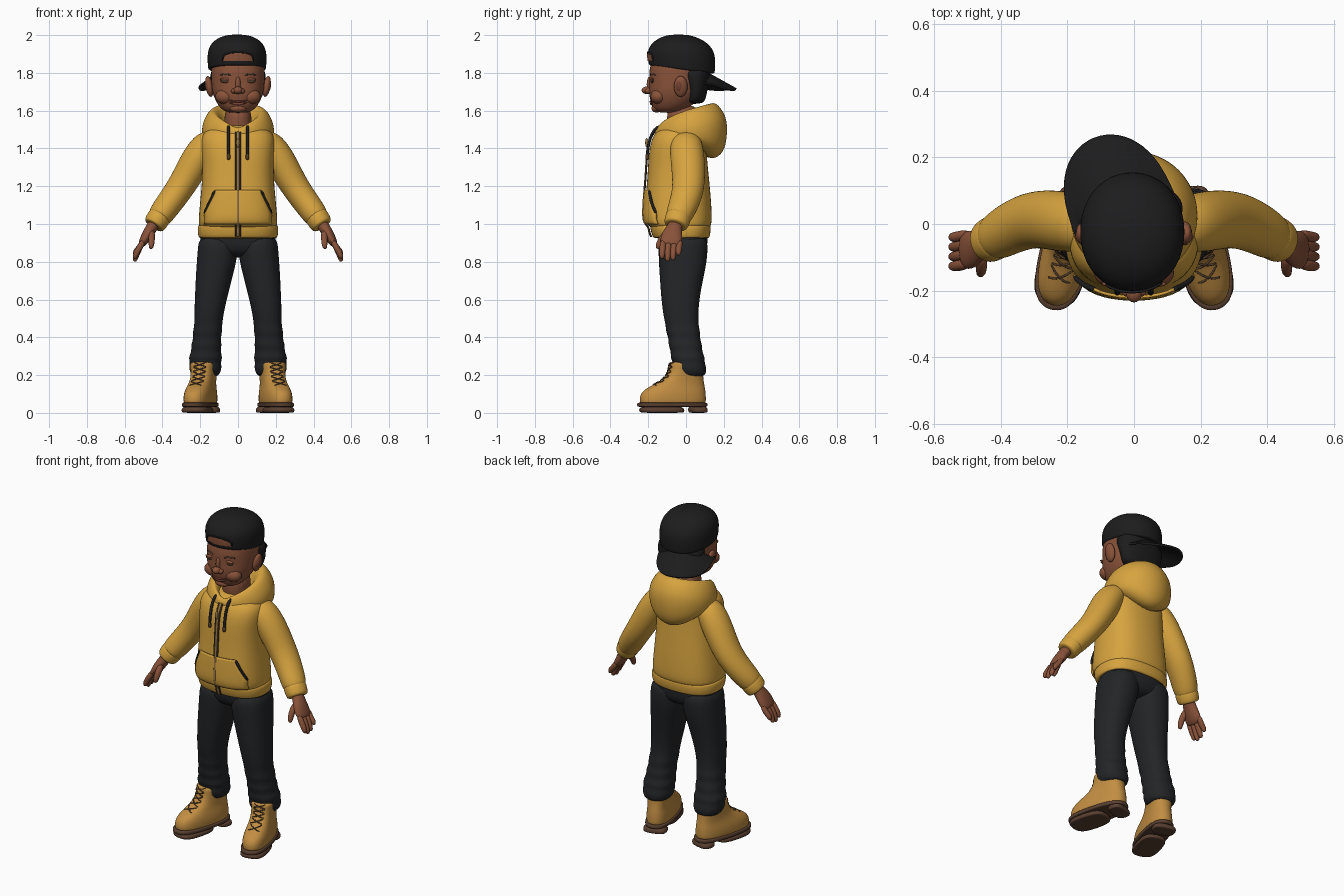
import bpy, bmesh
from math import sin, cos, pi, copysign, radians
from mathutils import Vector, Matrix
from mathutils.bvhtree import BVHTree

cube = bpy.data.objects.get("Cube")
if cube:
    bpy.data.objects.remove(cube)


def material(name, r, g, b):
    m = bpy.data.materials.new(name)
    m.use_nodes = True
    m.diffuse_color = (r, g, b, 1)
    bsdf = next(n for n in m.node_tree.nodes if n.type == 'BSDF_PRINCIPLED')
    bsdf.inputs["Base Color"].default_value = (r, g, b, 1)
    bsdf.inputs["Roughness"].default_value = 0.8
    return m


YELLOW = material("mustard_cloth", .68, .37, .05)
BLACK = material("black_cloth", .012, .012, .013)
PANTS = material("charcoal_denim", .017, .018, .02)
SKIN = material("brown_skin", .25, .085, .042)
LIP = material("lip_brown", .19, .055, .035)
EYE = material("eye_brown", .09, .05, .025)
TAN = material("tan_leather", .54, .27, .055)
SOLE = material("dark_rubber", .1, .05, .03)
BRASS = material("aged_brass", .3, .18, .06)


def mirror(ob):
    ob.modifiers.new("mirror", 'MIRROR').use_clip = False


def finish(name, bm, mat, sub=2, both=False):
    bmesh.ops.recalc_face_normals(bm, faces=bm.faces)
    me = bpy.data.meshes.new(name)
    bm.to_mesh(me)
    bm.free()
    me.materials.append(mat)
    me.shade_smooth()
    ob = bpy.data.objects.new(name, me)
    bpy.context.collection.objects.link(ob)
    if sub:
        s = ob.modifiers.new("smooth", 'SUBSURF')
        s.levels = s.render_levels = sub
    if both:
        mirror(ob)
    return ob


def skin_rings(name, rings, mat, sub=2, both=False):
    """Bridge a list of closed rings and cap the ends."""
    bm = bmesh.new()
    vs = [[bm.verts.new(p) for p in r] for r in rings]
    n = len(vs[0])
    for a, b in zip(vs, vs[1:]):
        for i in range(n):
            j = (i + 1) % n
            bm.faces.new((a[i], a[j], b[j], b[i]))
    bm.faces.new(vs[0])
    bm.faces.new(vs[-1])
    return finish(name, bm, mat, sub, both)


def stack(name, rows, mat, power=2.2, both=False, bend=None):
    """Horizontal sections: z, x min, x max, y front, y back."""
    rings = []
    for z, x0, x1, y0, y1 in rows:
        ring = []
        for i in range(16):
            a = 2 * pi * i / 16
            c, s = (copysign(abs(f(a)) ** (2 / power), f(a)) for f in (cos, sin))
            p = Vector(((x0 + x1) / 2 + c * (x1 - x0) * .512, (y0 + y1) / 2 + s * (y1 - y0) * .512, z))
            ring.append(bend(p) if bend else p)
        rings.append(ring)
    return skin_rings(name, rings, mat, 2, both)


def sym(rows):
    return [(z, -w, w, f, b) for z, w, f, b in rows]


def tube(name, pts, mat, both=False, sides=10, sub=1):
    """Tube through x, y, z, radius along y, other radius."""
    rings = []
    c = [Vector(p[:3]) for p in pts]
    for i, p in enumerate(pts):
        t = (c[min(i + 1, len(c) - 1)] - c[max(i - 1, 0)]).normalized()
        n = (Vector((0, 1, 0)) - t * t.y).normalized()
        b = t.cross(n)
        rings.append([c[i] + n * p[3] * cos(2 * pi * k / sides) + b * p[-1] * sin(2 * pi * k / sides)
                      for k in range(sides)])
    return skin_rings(name, rings, mat, sub, both)


def ball(name, loc, size, mat, both=False, tilt=0):
    bm = bmesh.new()
    bmesh.ops.create_uvsphere(bm, u_segments=20, v_segments=12, radius=1)
    bm.transform(Matrix.Translation(loc) @ Matrix.Rotation(tilt, 4, 'Y') @ Matrix.Diagonal((*size, 1)))
    return finish(name, bm, mat, 0, both)


def front_of(*obs):
    """Return a function giving the front surface y at x, z."""
    bpy.context.view_layer.update()
    dg = bpy.context.evaluated_depsgraph_get()
    trees = [BVHTree.FromObject(o, dg) for o in obs]

    def y_at(x, z):
        hits = [t.ray_cast(Vector((x, -2, z)), Vector((0, 1, 0)))[0] for t in trees]
        return min([h.y for h in hits if h] or [0])
    return y_at


def plate(name, y_at, edge, mat, thick, n=16):
    """Thin panel laid on a front surface; edge(u, v) gives x, z."""
    bm = bmesh.new()
    g = []
    for j in range(n + 1):
        pts = [edge(2 * i / n - 1, j / n) for i in range(n + 1)]
        g.append([bm.verts.new((x, y_at(x, z) - thick, z)) for x, z in pts])
    for a, b in zip(g, g[1:]):
        for i in range(n):
            bm.faces.new((a[i], a[i + 1], b[i + 1], b[i]))
    ob = finish(name, bm, mat, 0)
    ob.modifiers.new("thickness", 'SOLIDIFY').thickness = thick
    ob.modifiers["thickness"].offset = 0
    return ob


# Head, neck and hair
stack("neck", sym([(1.42, .07, -.09, .06), (1.5, .07, -.095, .07), (1.64, .075, -.11, .08)]), SKIN)
head = stack("head", sym([
    (1.588, .05, -.145, -.04), (1.605, .088, -.172, .0), (1.65, .118, -.188, .06), (1.70, .136, -.198, .09),
    (1.75, .14, -.192, .10), (1.80, .142, -.196, .115), (1.86, .14, -.185, .12), (1.92, .11, -.15, .08)]), SKIN)
stack("hair", sym([(1.635, .09, .0, .085), (1.66, .125, .0, .105), (1.72, .142, .0, .115),
                   (1.77, .146, -.03, .125), (1.84, .146, -.06, .13)]), BLACK)
face = front_of(head)
ball("nose_tip", (0, -.207, 1.708), (.024, .028, .02), SKIN)
ball("nostrils", (.021, -.2, 1.704), (.016, .018, .014), SKIN, True)
ball("nose_bridge", (0, -.192, 1.74), (.014, .016, .04), SKIN)
ball("cheeks", (.068, -.146, 1.675), (.052, .042, .04), SKIN, True)
ball("chin", (0, -.155, 1.612), (.045, .028, .022), SKIN)
ball("ears", (.152, -.028, 1.728), (.02, .036, .056), SKIN, True, radians(10))
ball("ear_hollows", (.163, -.036, 1.73), (.012, .018, .032), LIP, True, radians(10))
ball("eyes", (.066, face(.066, 1.757), 1.757), (.026, .008, .011), EYE, True)
ball("eyelids", (.066, face(.066, 1.766), 1.766), (.03, .009, .008), SKIN, True)
tube("eyebrows", [(x, face(x, z) - .001, z, .004, .005) for x, z in
                  ((.035, 1.787), (.065, 1.797), (.098, 1.787))], EYE, True)
for label, z, r in (("upper_lip", 1.647, .007), ("lower_lip", 1.635, .009)):
    tube(label, [(x, face(x, z + 4 * x * x) - .002, z + 4 * x * x, .007, r * (1 - 14 * abs(x)))
                 for x in (-.05, -.025, 0, .025, .05)], LIP)


# Backwards cap with a sloping rim
def slope(p):
    p.z -= .13 * (p.y + .02) * max(0, min(1, (1.95 - p.z) / .13))
    return p


cap = stack("cap_crown", [(z, -w - .005, w - .005, f, b) for z, w, f, b in [
    (1.815, .15, -.193, .148), (1.82, .153, -.197, .152), (1.87, .157, -.202, .156), (1.91, .155, -.202, .152),
    (1.95, .142, -.188, .125), (1.982, .108, -.15, .075), (2.004, .05, -.09, .01)]], BLACK, 2.1, bend=slope)
ball("cap_button", (-.01, .01, 1.99), (.016, .016, .01), BLACK)
crown = front_of(cap)
plate("cap_opening", crown, lambda u, v: (.08 * u, 1.862 + v * .045 * (1 - u ** 4) ** .5), SKIN, .003)
tube("opening_trim", [(.083 * cos(a), crown(.083 * cos(a), 1.862 + .047 * sin(a) ** .5) - .003,
                       1.862 + .047 * sin(a) ** .5, .005, .005) for a in [pi * i / 12 for i in range(12)] + [3.14159]],
     BLACK)

# Curved brim, turned a little to the wearer's right
bm = bmesh.new()
turn = Matrix.Translation((-.008, -.02, 0)) @ Matrix.Rotation(radians(22), 4, 'Z')
grid = []
for j in range(7):
    row = []
    for i in range(15):
        a = pi * i / 14
        s, reach = cos(a), sin(a) ** .75
        t = .04 + reach * (.08 + .182 * j / 6)
        wide = .145 + .018 * j / 6
        z = 1.845 - .52 * max(0, t - .1) - .075 * s * s - .02
        row.append(bm.verts.new(turn @ Vector((wide * s, t, z))))
    grid.append(row)
for a, b in zip(grid, grid[1:]):
    for i in range(14):
        bm.faces.new((a[i], a[i + 1], b[i + 1], b[i]))
bmesh.ops.remove_doubles(bm, verts=bm.verts, dist=.0005)
brim = finish("cap_brim", bm, BLACK, 1)
brim.modifiers.new("thickness", 'SOLIDIFY').thickness = .012

# Hooded jacket body
torso = stack("jacket_body", sym([
    (.965, .2, -.17, .12), (1.0, .208, -.212, .135), (1.05, .206, -.218, .136), (1.15, .196, -.212, .13),
    (1.25, .188, -.203, .12), (1.35, .19, -.198, .11), (1.43, .197, -.188, .105), (1.49, .185, -.162, .10),
    (1.53, .11, -.11, .08)]), YELLOW, 2.5)
hem = stack("jacket_hem", sym([(.922, .2, -.165, .118), (.93, .208, -.175, .124), (.96, .213, -.185, .13),
                               (.99, .212, -.19, .13), (1.0, .2, -.185, .125)]), YELLOW, 2.5)

# Draped hood: rings from neck opening over the crest to the hanging pouch
hood = []
for width, f, b, zf, zs, drop in ((.08, -.09, .06, 1.45, .06, 1), (.085, -.125, .09, 1.485, .09, .5),
                                  (.12, -.14, .125, 1.505, .14, .5), (.15, -.152, .165, 1.505, .135, .5),
                                  (.178, -.165, .20, 1.495, .1, .6), (.195, -.168, .222, 1.48, .06, 1),
                                  (.19, -.165, .218, 1.47, -.04, 2), (.175, -.155, .19, 1.46, -.1, 3),
                                  (.14, -.13, .12, 1.45, -.12, 3)):
    ring = []
    for i in range(24):
        a = 2 * pi * i / 24
        k = (1 - cos(a)) / 2
        ring.append((width * sin(a), f + (b - f) * k, zf + zs * k ** drop))
    hood.append(ring)
skin_rings("hood", hood, YELLOW)

# Sleeves, cuffs and hands
tube("sleeves", [(.11, .0, 1.46, .06, .04), (.16, .0, 1.435, .088, .078), (.215, .008, 1.35, .094, .086),
                 (.27, .015, 1.25, .09, .08), (.32, .01, 1.17, .086, .075), (.375, -.015, 1.095, .08, .072),
                 (.415, -.04, 1.04, .072, .068), (.425, -.045, 1.025, .06, .055)], YELLOW, True, 14, 2)
tube("cuffs", [(.408, -.036, 1.05, .055, .05), (.412, -.038, 1.045, .07, .064), (.428, -.046, 1.02, .07, .064),
               (.446, -.055, .993, .065, .06), (.448, -.056, .99, .05, .045)], YELLOW, True, 14, 2)
tube("palms", [(.43, -.048, 1.02, .038, .034), (.458, -.062, .98, .04, .032), (.482, -.075, .94, .06, .03),
               (.505, -.08, .9, .06, .024), (.515, -.082, .885, .045, .015)], SKIN, True, 12, 2)
for i, (label, tip) in enumerate((("index", .815), ("middle", .8), ("ring", .806), ("little", .832))):
    y = -.122 + .029 * i
    tube(label + "_fingers", [(.495, y + .004, .92, .017, .016), (.525, y - .003, .868, .018, .017),
                              (.542, y - .005, tip + .025, .016, .016), (.548, y - .004, tip, .011, .011)], SKIN, True)
tube("thumbs", [(.458, -.09, .965, .02, .02), (.457, -.125, .925, .021, .019), (.458, -.145, .89, .018, .016),
                (.462, -.15, .866, .011, .01)], SKIN, True)

# Zip, pocket and drawstrings
chest = front_of(torso, hem)


def half_width(v):
    return .178 - .06 * max(0, (v - .3) / .7)


plate("front_pocket", chest, lambda u, v: (u * half_width(v), 1.0 + .18 * v), YELLOW, .009)
tube("pocket_trims", [(half_width(v), chest(half_width(v), 1 + .18 * v) - .009, 1 + .18 * v, .008, .01)
                      for v in (.3, .45, .6, .75, .9, .98)], BLACK, True)
zs = [.93 + .014 * i for i in range(41)]
tube("zip_teeth", [(0, chest(0, z) - .01, z, .006, .008) for z in zs], BRASS)
tube("zip_tapes", [(.012, chest(.012, z) - .009, z, .004, .004) for z in zs], EYE, True)
ball("zip_pull", (0, -.208, 1.43), (.01, .008, .025), BRASS)
tube("drawstrings", [(.05, y, z, .008, .009) for y, z in
                     ((-.135, 1.52), (-.168, 1.505), (-.193, 1.45), (-.204, 1.39), (-.207, 1.34))], BLACK, True)
tube("drawstring_tips", [(.05, -.205, z, .01, .01) for z in (1.375, 1.355, 1.338)], EYE, True)

# Trousers with bunched ankles
stack("trouser_seat", sym([(.98, .19, -.14, .11), (.93, .2, -.145, .115), (.87, .2, -.14, .112),
                           (.82, .12, -.1, .08)]), PANTS, 2.5)
stack("trouser_legs", [(.95, .0, .205, -.142, .113), (.86, .0, .213, -.146, .115), (.78, .014, .219, -.142, .106),
                       (.7, .035, .224, -.137, .088), (.6, .06, .228, -.13, .07), (.52, .078, .231, -.12, .064),
                       (.46, .085, .23, -.106, .066), (.43, .084, .24, -.106, .075), (.39, .093, .236, -.09, .073),
                       (.36, .086, .249, -.094, .086), (.325, .094, .245, -.078, .084), (.295, .082, .262, -.083, .1),
                       (.268, .092, .254, -.068, .097), (.24, .086, .26, -.073, .108), (.21, .095, .25, -.06, .105),
                       (.19, .11, .235, -.04, .095)], PANTS, 2.3, True)

# Boots, built straight then turned outward
boot = stack("boot_uppers", sym([
    (.04, .068, -.245, .10), (.06, .073, -.252, .107), (.09, .073, -.25, .106), (.115, .07, -.235, .104),
    (.138, .065, -.2, .10), (.16, .062, -.155, .096), (.185, .062, -.115, .092), (.225, .064, -.092, .09),
    (.262, .069, -.09, .09), (.272, .06, -.08, .082)]), TAN, 2.5)
lace_y = front_of(boot)
parts = [boot]
parts.append(stack("boot_welts", sym([(.03, .074, -.258, .11), (.034, .079, -.265, .115), (.052, .079, -.265, .115),
                                      (.056, .074, -.258, .11)]), SOLE, 2.6))
parts.append(stack("boot_treads", sym([(0, .07, -.24, -.02), (.004, .074, -.25, -.015),
                                       (.04, .076, -.26, -.01)]), SOLE, 3))
parts.append(stack("boot_heels", sym([(0, .064, .025, .108), (.004, .068, .02, .112), (.04, .07, .015, .112)]), SOLE, 3))
for k in range(5):
    z = .145 + .025 * k
    for side in (-1, 1):
        pts = [(side * x, z + .022 * (x + .035) / .07) for x in (-.036, -.018, 0, .018, .036)]
        parts.append(tube("boot_lace", [(x, lace_y(x, h) - .003, h, .004, .004) for x, h in pts], EYE, False, 6))
place = Matrix.Translation((.18, 0, 0)) @ Matrix.Rotation(radians(15), 4, 'Z')
for ob in parts:
    ob.data.transform(place)
    mirror(ob)
